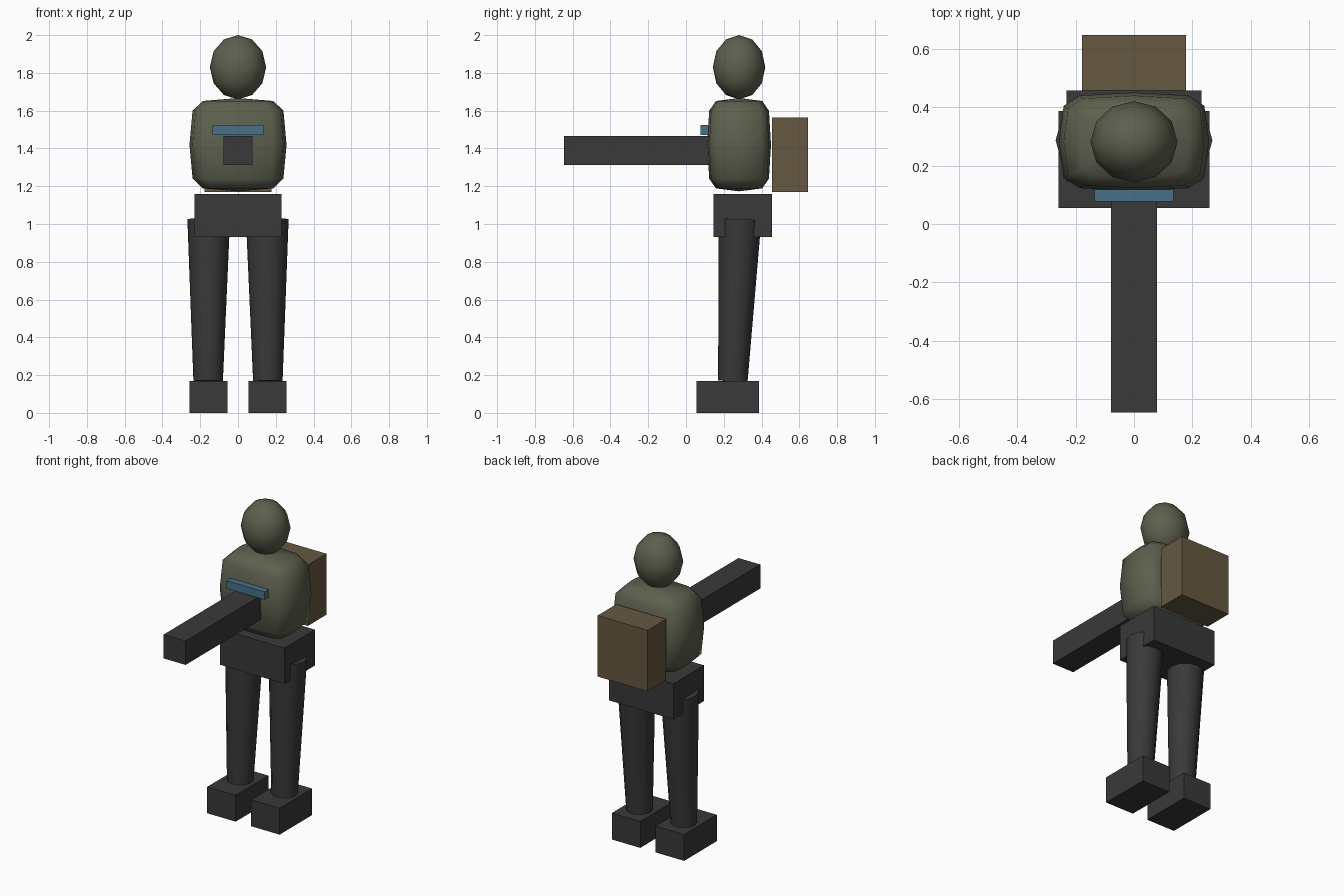
import bpy, bmesh, math
from mathutils import Vector, Matrix

if "Cube" in bpy.data.objects:
    bpy.data.objects.remove(bpy.data.objects["Cube"])


def material(name, rgb):
    m = bpy.data.materials.new(name)
    m.diffuse_color = (*rgb, 1)
    m.use_nodes = True
    m.node_tree.nodes["Principled BSDF"].inputs["Base Color"].default_value = m.diffuse_color
    return m


OLIVE = material("olive", (0.108, 0.118, 0.076))
DARK = material("charcoal", (0.041, 0.041, 0.042))
BROWN = material("pack brown", (0.133, 0.098, 0.053))
BLUE = material("badge blue", (0.066, 0.165, 0.250))


def finish(name, bm, mat, smooth=None):
    bmesh.ops.recalc_face_normals(bm, faces=bm.faces)
    mesh = bpy.data.meshes.new(name)
    bm.to_mesh(mesh)
    bm.free()
    mesh.materials.append(mat)
    ob = bpy.data.objects.new(name, mesh)
    bpy.context.collection.objects.link(ob)
    if smooth:
        bpy.ops.object.select_all(action='DESELECT')
        ob.select_set(True)
        bpy.context.view_layer.objects.active = ob
        bpy.ops.object.shade_smooth_by_angle(angle=math.radians(smooth))
    return ob


def box(name, x, y, z, mat):
    """Box from (min, max) pairs."""
    bm = bmesh.new()
    bmesh.ops.create_cube(bm, size=1)
    for v in bm.verts:
        v.co = Vector([(a + b) / 2 + c * (b - a) for (a, b), c in zip((x, y, z), v.co)])
    return finish(name, bm, mat)


def rounded(name, center, radii, power, mat):
    """Low-poly superellipsoid; power 1 is an ellipsoid, lower is boxier."""
    def sp(t):
        return 0 if abs(t) < 1e-6 else math.copysign(abs(t) ** power, t)
    bm = bmesh.new()
    bmesh.ops.create_uvsphere(bm, u_segments=12, v_segments=6, radius=1)
    for v in bm.verts:
        flat = math.hypot(v.co.x, v.co.y)
        if flat < 1e-5:
            p = Vector((0, 0, sp(v.co.z)))
        else:
            p = Vector((sp(flat) * sp(v.co.x / flat), sp(flat) * sp(v.co.y / flat), sp(v.co.z)))
        v.co = Vector(center) + Vector([a * b for a, b in zip(p, radii)])
    return finish(name, bm, mat, 75)


def taper(name, p0, p1, r0, r1, mat):
    """Tapered limb between two points."""
    p0, p1 = Vector(p0), Vector(p1)
    d = p1 - p0
    bm = bmesh.new()
    m = Matrix.Translation((p0 + p1) / 2) @ Vector((0, 0, 1)).rotation_difference(d).to_matrix().to_4x4()
    bmesh.ops.create_cone(bm, cap_ends=True, segments=12, radius1=r0, radius2=r1,
                          depth=d.length, matrix=m)
    return finish(name, bm, mat, 40)


# Head and torso
rounded("head", (0, 0.281, 1.83), (0.149, 0.139, 0.17), 1.0, OLIVE)
rounded("torso", (0, 0.281, 1.42), (0.257, 0.169, 0.247), 0.46, OLIVE)

# Forward arm block, chest plate, backpack, hips
box("forward_arm", (-0.078, 0.078), (-0.645, 0.16), (1.313, 1.467), DARK)
box("chest_plate", (-0.135, 0.135), (0.077, 0.118), (1.472, 1.523), BLUE)
box("backpack", (-0.178, 0.178), (0.456, 0.646), (1.17, 1.563), BROWN)
box("hips", (-0.23, 0.23), (0.145, 0.456), (0.93, 1.16), DARK)

# Legs and feet
for side, s in (("left", 1), ("right", -1)):
    taper(side + "_leg", (s * 0.158, 0.248, 0.168), (s * 0.155, 0.286, 1.025), 0.078, 0.113, DARK)
    box(side + "_foot", sorted((s * 0.055, s * 0.258)), (0.055, 0.387), (0, 0.17), DARK)
